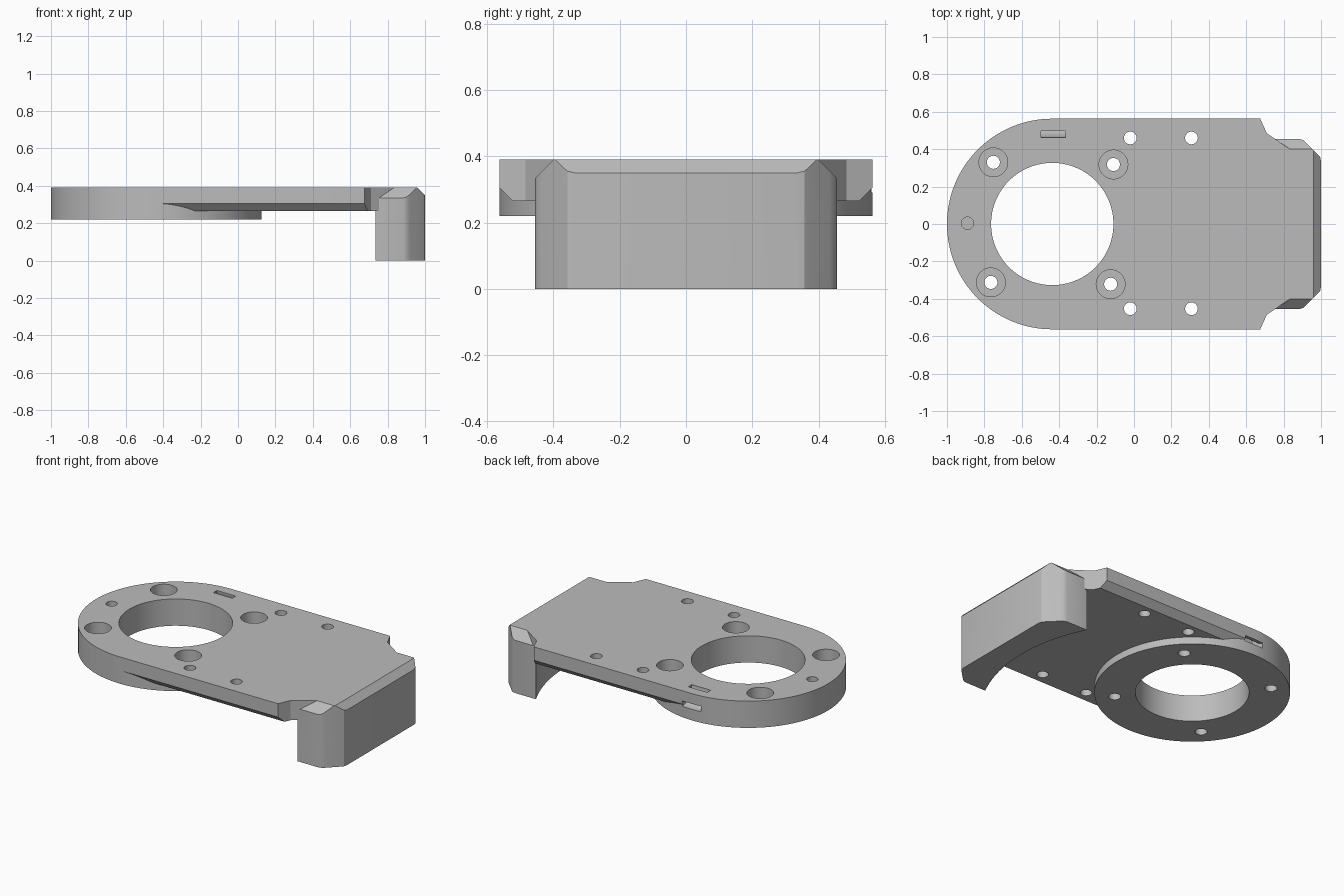
import bpy, bmesh
from math import cos, sin, radians, sqrt
from mathutils import Matrix

if "Cube" in bpy.data.objects:
    bpy.data.objects.remove(bpy.data.objects["Cube"], do_unlink=True)

TOP = 0.39          # shared upper surface
HALF = 0.563        # half width of the body
CX = -0.437         # centre of the ring
LIP = 0.455         # half width of the hanging lip

grey = bpy.data.materials.new("plain_grey")
grey.use_nodes = True
COLOUR = (0.5, 0.5, 0.5, 1)
grey.diffuse_color = COLOUR
grey.node_tree.nodes["Principled BSDF"].inputs["Base Color"].default_value = COLOUR


def arc(cx, cy, r, a0, a1, n):
    """Points along an arc, angles in degrees."""
    return [(cx + r * cos(radians(a0 + (a1 - a0) * i / n)),
             cy + r * sin(radians(a0 + (a1 - a0) * i / n))) for i in range(n + 1)]


def prism(name, pts, z0, z1, cuts=(), matrix=None):
    """Extrude an outline; each cut is (point, normal) and trims the outer side."""
    bm = bmesh.new()
    face = bm.faces.new([bm.verts.new((x, y, z0)) for x, y in pts])
    ext = bmesh.ops.extrude_face_region(bm, geom=[face])
    moved = [v for v in ext["geom"] if isinstance(v, bmesh.types.BMVert)]
    bmesh.ops.translate(bm, verts=moved, vec=(0, 0, z1 - z0))
    for co, no in cuts:
        res = bmesh.ops.bisect_plane(bm, geom=bm.verts[:] + bm.edges[:] + bm.faces[:],
                                     plane_co=co, plane_no=no, clear_outer=True)
        edges = [e for e in res["geom_cut"] if isinstance(e, bmesh.types.BMEdge)]
        bmesh.ops.edgeloop_fill(bm, edges=edges)
    if matrix:
        bmesh.ops.transform(bm, matrix=matrix, verts=bm.verts[:])
    bmesh.ops.recalc_face_normals(bm, faces=bm.faces[:])
    mesh = bpy.data.meshes.new(name)
    bm.to_mesh(mesh)
    bm.free()
    mesh.materials.append(grey)
    obj = bpy.data.objects.new(name, mesh)
    bpy.context.collection.objects.link(obj)
    return obj


def cylinder(name, x, y, r, z0, z1, n=32):
    return prism(name, arc(x, y, r, 0, 360, n)[:-1], z0, z1)


def combine(target, other, operation):
    bpy.context.view_layer.objects.active = target
    mod = target.modifiers.new(operation, 'BOOLEAN')
    mod.operation = operation
    mod.solver = 'EXACT'
    mod.object = other
    bpy.ops.object.modifier_apply(modifier=mod.name)
    bpy.data.objects.remove(other, do_unlink=True)


def mirrored(half):
    """Complete a +y outline with its reflection."""
    return half + [(x, -y) for x, y in reversed(half)]


# Thick round ring body
body = cylinder("mounting_bracket", CX, 0, HALF, 0.22, TOP, 128)

# Flat plate, with its lower long edges chamfered
plate_half = [(CX, HALF), (0.675, HALF), (0.71, 0.485), (0.835, 0.40), (0.9, 0.40)]
plate = prism("plate", mirrored(plate_half), 0.265, TOP,
              [((0, s * HALF, 0.305), (0, s, -1)) for s in (1, -1)])

# Hanging end lip: concave inner face, softened corners, chamfered top edges
lip_half = [(0.885, LIP), (0.905, 0.448), (0.92, 0.435), (0.98, 0.375),
            (0.995, 0.358), (1.0, 0.335)]
R = 1.0
inner_x = 0.735 - sqrt(R * R - LIP * LIP)
inner = [(x, y) for x, y in arc(inner_x, 0, R, -27.07, 27.07, 32)]
lip_cuts = [((1, 0, 0.35), (1, 0, 1))]
lip_cuts += [((0, s * LIP, 0.335), (0, s, 1)) for s in (1, -1)]
lip = prism("end_lip", mirrored(lip_half) + inner, 0, TOP, lip_cuts)

combine(body, plate, 'UNION')
combine(body, lip, 'UNION')

# Large bore
combine(body, cylinder("bore", CX, 0, 0.327, 0, 1, 96), 'DIFFERENCE')

# Counterbored screw holes around the bore
for x, y in [(-0.752, 0.33), (-0.11, 0.318), (-0.765, -0.312), (-0.125, -0.322)]:
    combine(body, cylinder("screw_hole", x, y, 0.035, 0, 1), 'DIFFERENCE')
    combine(body, cylinder("counterbore", x, y, 0.077, 0.29, 1, 48), 'DIFFERENCE')

# Plain holes along both long edges
for x in (-0.02, 0.307):
    for y in (0.46, -0.453):
        combine(body, cylinder("edge_hole", x, y, 0.034, 0, 1), 'DIFFERENCE')

# Blind hole at the round end
combine(body, cylinder("blind_hole", -0.89, 0.004, 0.033, 0.28, 1), 'DIFFERENCE')

# Curved tie channel from the upper face to the left side
channel = arc(HALF, TOP, 0.1, 150, 300, 24) + arc(HALF, TOP, 0.065, 300, 150, 24)
yzx = Matrix(((0, 0, 1, 0), (1, 0, 0, 0), (0, 1, 0, 0), (0, 0, 0, 1)))
combine(body, prism("tie_channel", channel, -0.497, -0.365, matrix=yzx), 'DIFFERENCE')

# Smooth curved walls, keep edges crisp
bpy.ops.object.select_all(action='DESELECT')
body.select_set(True)
bpy.context.view_layer.objects.active = body
bpy.ops.object.shade_smooth_by_angle(angle=radians(25))
